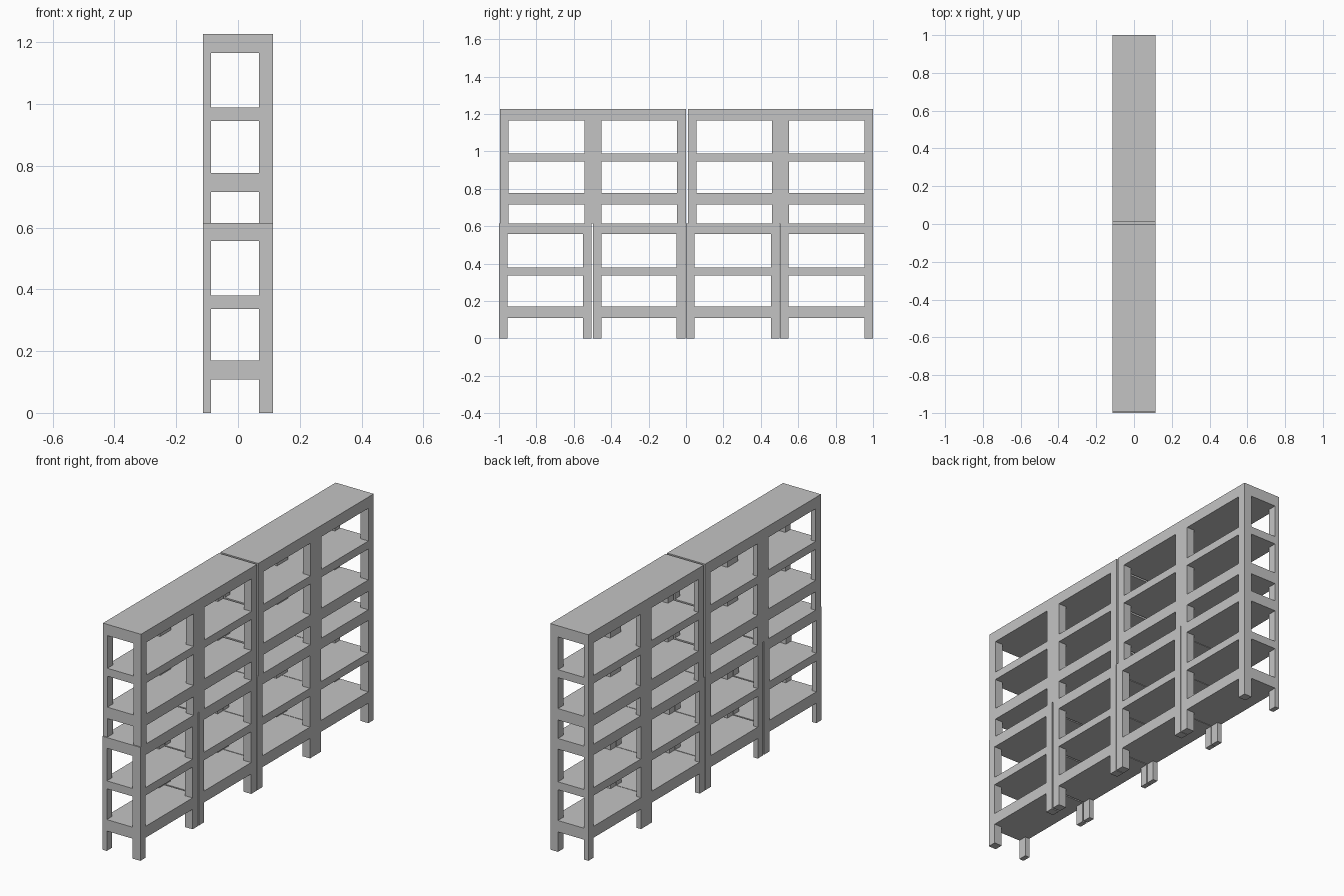
import bpy, bmesh
from mathutils import Vector

cube = bpy.data.objects.get("Cube")
if cube:
    bpy.data.objects.remove(cube, do_unlink=True)

grey = bpy.data.materials.new("plain grey")
grey.diffuse_color = (0.55, 0.55, 0.55, 1)
grey.use_nodes = True
grey.node_tree.nodes["Principled BSDF"].inputs["Base Color"].default_value = (0.55, 0.55, 0.55, 1)

X_BREAKS = [-0.114, -0.087, 0.068, 0.114]   # slim post, opening, thick post
POST = 0.046                                # post width along the rack
SIDES = [(0, 1), (1, 1), (2, 1)]            # axis of each outward face pair


def rack(name, y0, y1, z_breaks, bays):
    """Shelving frame as one clean shell: posts at the bay ends, full shelves between."""
    pitch = (y1 - y0) / bays
    ys, y_post = [y0], []
    for b in range(bays):
        start, end = y0 + b * pitch, y0 + (b + 1) * pitch
        ys += [start + POST, end - POST]
    ys.append(y1)
    breaks = (X_BREAKS, ys, z_breaks)
    size = [len(b) - 1 for b in breaks]

    def solid(c):
        if any(not 0 <= c[a] < size[a] for a in range(3)):
            return False
        is_shelf = c[2] % 2 == 1
        is_post = c[0] != 1 and c[1] % 2 == 0
        return is_shelf or is_post

    bm = bmesh.new()
    for i in range(size[0]):
        for j in range(size[1]):
            for k in range(size[2]):
                cell = (i, j, k)
                if not solid(cell):
                    continue
                # Keep only the faces that border empty space
                for axis in range(3):
                    u, v = (axis + 1) % 3, (axis + 2) % 3
                    for step in (-1, 1):
                        neighbour = list(cell)
                        neighbour[axis] += step
                        if solid(neighbour):
                            continue
                        loop = [(0, 0), (1, 0), (1, 1), (0, 1)][::step]
                        verts = []
                        for du, dv in loop:
                            p = Vector()
                            p[axis] = breaks[axis][cell[axis] + (step > 0)]
                            p[u] = breaks[u][cell[u] + du]
                            p[v] = breaks[v][cell[v] + dv]
                            verts.append(bm.verts.new(p))
                        bm.faces.new(verts)
    bmesh.ops.remove_doubles(bm, verts=bm.verts, dist=0.0001)
    mesh = bpy.data.meshes.new(name)
    bm.to_mesh(mesh)
    bm.free()
    mesh.materials.append(grey)
    bpy.context.collection.objects.link(bpy.data.objects.new(name, mesh))


# Four short racks on the floor
lower_z = [0, 0.108, 0.17, 0.337, 0.38, 0.557, 0.615]
for n, (a, b) in enumerate([(-1, -0.506), (-0.498, -0.004), (0, 0.5), (0.503, 1)]):
    rack(f"lower_rack_{n + 1}", a, b, lower_z, 1)

# Two double-length racks stacked on top
upper_z = [0.615, 0.715, 0.777, 0.945, 0.988, 1.165, 1.226]
for n, (a, b) in enumerate([(-0.994, -0.001), (0.011, 1)]):
    rack(f"upper_rack_{n + 1}", a, b, upper_z, 2)
